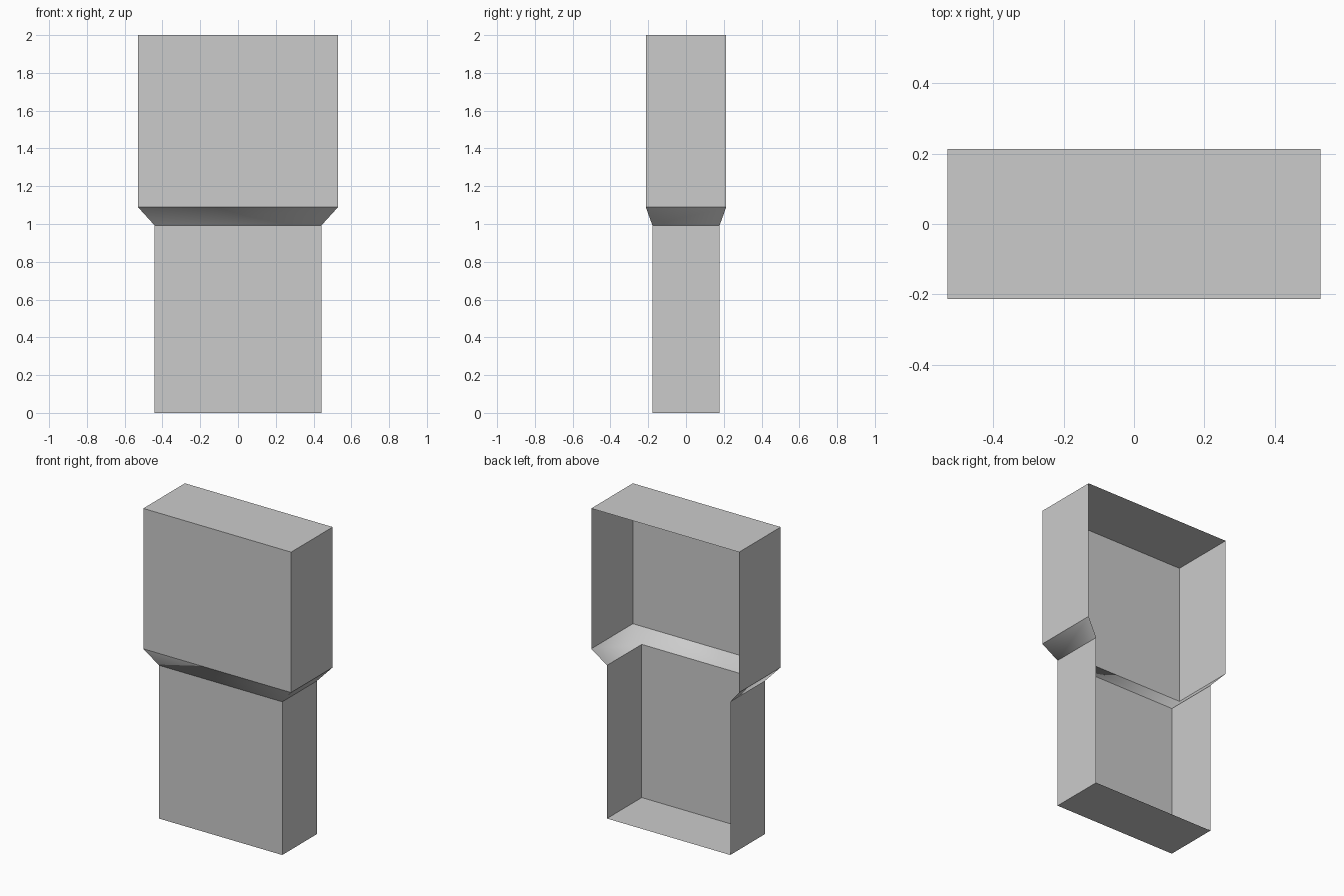
import bpy, bmesh

if "Cube" in bpy.data.objects:
    bpy.data.objects.remove(bpy.data.objects["Cube"])

LOW = (0.442, 0.178)    # half width, half depth of the lower housing
HIGH = (0.53, 0.213)    # half width, half depth of the upper housing
Z_FLOOR, Z_WAIST, Z_SHOULDER, Z_TOP = 0.0, 0.993, 1.09, 2.0


def open_shell(name, bottom, z0, top, z1, floor=False, roof=False, smooth=False):
    """Left, front and right walls, open at the back, with optional end caps."""
    bm = bmesh.new()
    rings = []
    for (hx, hy), z in ((bottom, z0), (top, z1)):
        rings.append([bm.verts.new((x * hx, y * hy, z))
                      for x, y in ((-1, 1), (-1, -1), (1, -1), (1, 1))])
    low, high = rings
    for i in range(3):
        bm.faces.new((low[i], low[i + 1], high[i + 1], high[i]))
    if floor:
        bm.faces.new(low[::-1])
    if roof:
        bm.faces.new(high)
    for f in bm.faces:
        f.smooth = smooth
    mesh = bpy.data.meshes.new(name)
    bm.to_mesh(mesh)
    bm.free()
    obj = bpy.data.objects.new(name, mesh)
    bpy.context.collection.objects.link(obj)
    return obj


# Narrow lower housing with a floor
open_shell("lower_housing", LOW, Z_FLOOR, LOW, Z_WAIST, floor=True)
# Softly shaded flare joining the two widths
open_shell("flared_collar", LOW, Z_WAIST, HIGH, Z_SHOULDER, smooth=True)
# Wide upper housing with a roof
open_shell("upper_housing", HIGH, Z_SHOULDER, HIGH, Z_TOP, roof=True)
